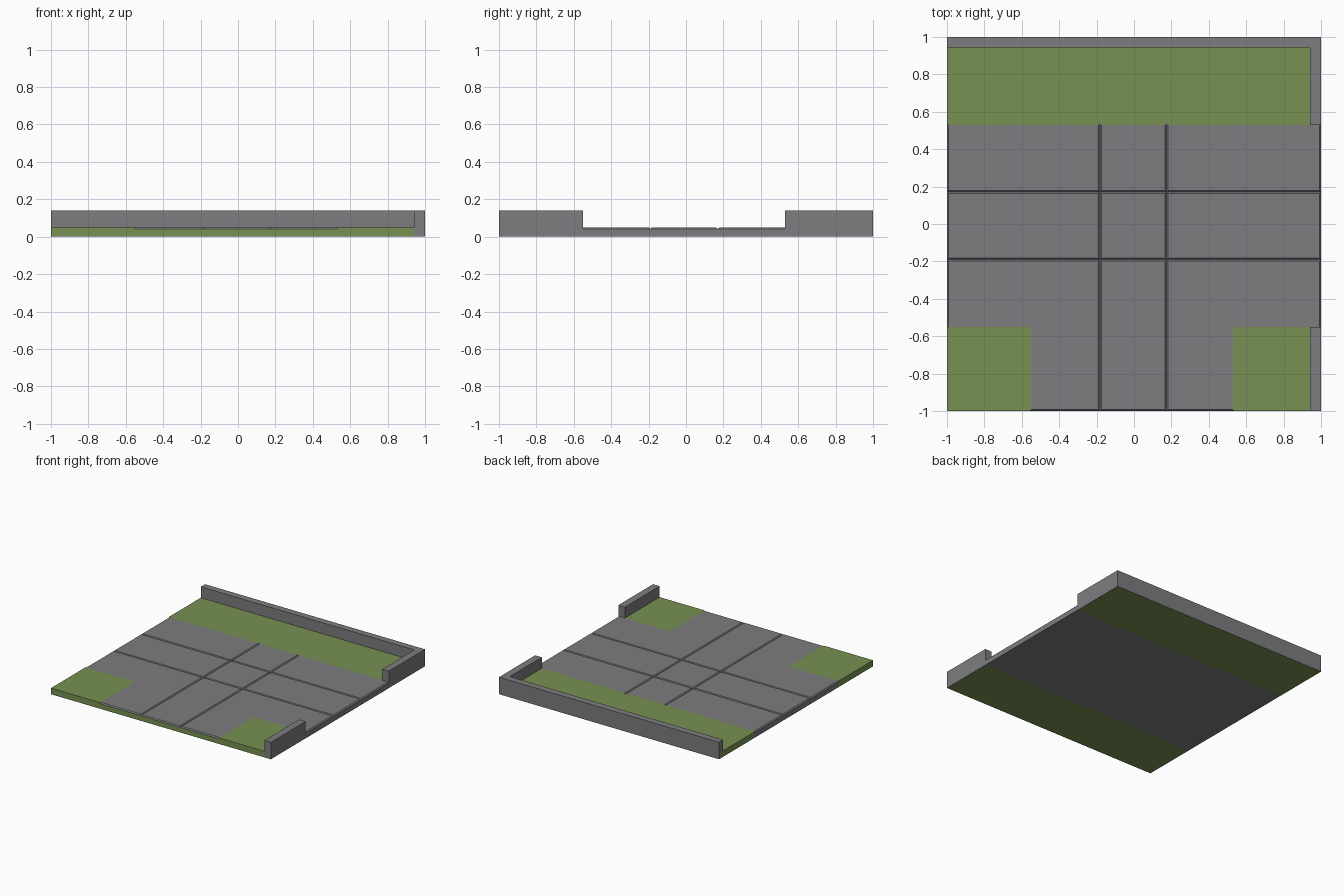
import bpy, bmesh

if "Cube" in bpy.data.objects:
    bpy.data.objects.remove(bpy.data.objects["Cube"])


def material(name, rgb):
    m = bpy.data.materials.new(name)
    m.diffuse_color = (*rgb, 1)
    m.use_nodes = True
    m.node_tree.nodes["Principled BSDF"].inputs["Base Color"].default_value = m.diffuse_color
    return m


GREY = material("paving grey", (0.205, 0.205, 0.22))
GREEN = material("grass green", (0.185, 0.285, 0.085))


def finish(name, bm, mat):
    me = bpy.data.meshes.new(name)
    bm.to_mesh(me)
    bm.free()
    me.materials.append(mat)
    bpy.context.collection.objects.link(bpy.data.objects.new(name, me))


def prism(name, pts, z0, z1, mat):
    """Vertical prism from an anticlockwise outline."""
    bm = bmesh.new()
    f = bm.faces.new([bm.verts.new((x, y, z0)) for x, y in pts])
    top = bmesh.ops.extrude_face_region(bm, geom=[f], use_keep_orig=True)
    for v in top["geom"]:
        if isinstance(v, bmesh.types.BMVert):
            v.co.z = z1
    bmesh.ops.recalc_face_normals(bm, faces=bm.faces[:])
    finish(name, bm, mat)


def box(name, x0, x1, y0, y1, z0, z1, mat):
    prism(name, [(x0, y0), (x1, y0), (x1, y1), (x0, y1)], z0, z1, mat)


E, BASE, TOP = 0.008, 0.042, 0.05      # bevel width, bed height, surface height
XL, XR, YF, YB = -0.183, 0.175, -0.19, 0.17   # groove positions
GL, GR, GF, GB = -0.55, 0.53, -0.55, 0.53     # grass borders


def slab(name, pts):
    """Paving slab with a sloped rim; neighbouring rims make a V groove."""
    bm = bmesh.new()
    f = bm.faces.new([bm.verts.new((x, y, BASE)) for x, y in pts])
    bm.normal_update()
    bmesh.ops.inset_region(bm, faces=[f], use_boundary=True,
                           use_even_offset=True, thickness=E, depth=TOP - BASE)
    finish(name, bm, GREY)


# Ground bed
box("front_soil", -1, 0.999, -1, GF, 0, BASE, GREEN)
box("middle_bed", -1, 1, GF, GB, 0, BASE, GREY)
box("back_lawn", -1, 0.999, GB, 0.999, 0, TOP, GREEN)

# Front corner lawns
box("front_left_lawn", -1, GL, -1, GF, BASE - 0.002, TOP, GREEN)
box("front_right_lawn", GR, 0.999, -1, GF, BASE - 0.002, TOP, GREEN)

# Paving slabs: two full rows, then the front row with L-shaped corners
cols = [(-1, XL), (XL, XR), (XR, 1)]
for j, (y0, y1) in enumerate([(YF, YB), (YB, GB + E)]):
    for i, (x0, x1) in enumerate(cols):
        slab(f"paving_slab_{j}_{i}", [(x0, y0), (x1, y0), (x1, y1), (x0, y1)])
slab("front_centre_slab", [(XL, -1), (XR, -1), (XR, YF), (XL, YF)])
slab("front_left_slab", [(GL - E, -1), (XL, -1), (XL, YF), (-1, YF),
                         (-1, GF - E), (GL - E, GF - E)])
slab("front_right_slab", [(XR, -1), (GR + E, -1), (GR + E, GF - E),
                          (1, GF - E), (1, YF), (XR, YF)])

# Groove tips running into the back lawn
for x in (XL, XR):
    prism("groove_tip", [(x - E, GB), (x + E, GB), (x, GB + 0.028)],
          0.045, 0.051, GREY)

# Low walls: one L round the back right corner, one short piece in front
prism("back_wall", [(0.94, GB), (1, GB), (1, 1), (-1, 1), (-1, 0.945), (0.94, 0.945)],
      0.001, 0.14, GREY)
box("front_right_wall", 0.94, 1, -1.001, GF, 0.001, 0.14, GREY)
